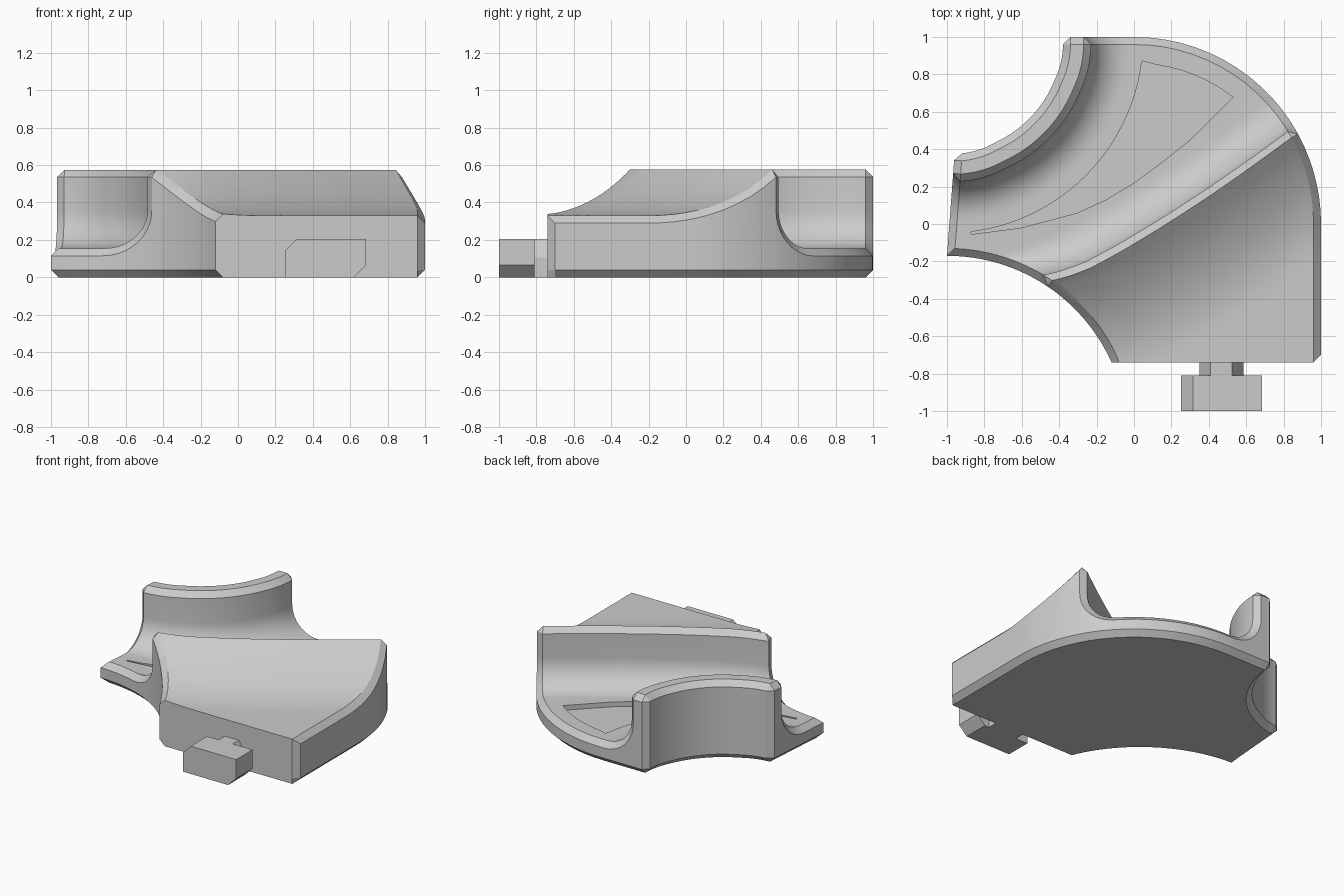
import bpy, bmesh
from math import sin, cos, pi, sqrt, radians
from mathutils import Vector

if "Cube" in bpy.data.objects:
    bpy.data.objects.remove(bpy.data.objects["Cube"])

N = 40                      # samples along each row
C = 0.04                    # chamfer size
FLOOR, SHELF, TOP = 0.155, 0.33, 0.575
INNER = Vector((-1, 1))     # centre of the round cut-out at the back
FRONT = Vector((-1, -1.134))  # centre of the round cut-out at the front
FRONT_R = 0.964
S = [k / N for k in range(N + 1)]

grey = bpy.data.materials.new("plain_grey")
grey.use_nodes = True
grey.diffuse_color = (0.6, 0.6, 0.6, 1)
grey.node_tree.nodes["Principled BSDF"].inputs["Base Color"].default_value = (0.6, 0.6, 0.6, 1)


def make_object(name, bm):
    bmesh.ops.recalc_face_normals(bm, faces=bm.faces)
    mesh = bpy.data.meshes.new(name)
    bm.to_mesh(mesh)
    bm.free()
    mesh.materials.append(grey)
    obj = bpy.data.objects.new(name, mesh)
    bpy.context.collection.objects.link(obj)
    return obj


def prism(name, outline, a, b, place):
    """Solid from a 2D outline, extruded from a to b."""
    bm = bmesh.new()
    low = [bm.verts.new(place(u, v, a)) for u, v in outline]
    high = [bm.verts.new(place(u, v, b)) for u, v in outline]
    bm.faces.new(low)
    bm.faces.new(high)
    for i in range(len(low)):
        j = (i + 1) % len(low)
        bm.faces.new((low[i], low[j], high[j], high[i]))
    return make_object(name, bm)


# Plan outline helpers
def front_cut(x):
    return Vector((x, FRONT.y + sqrt(FRONT_R ** 2 - (x + 1) ** 2)))


def outer(y):
    return Vector((sqrt(1 - max(y, 0) ** 2), y))


def inward(p, skirt=False):
    """Inward direction of the outline at a point on it."""
    if skirt and (p - INNER).length < 0.64:
        return (p - INNER).normalized()
    if p.y < -0.735:
        return Vector((1 if p.x < -0.1 else -1 if p.x > 0.97 else 0, 0))
    if p.x > 0 or p.y > 0.95:
        return -Vector((max(p.x, 0), max(p.y, 0))).normalized()
    if p.x < -0.998 and p.y < -0.16:
        return Vector((1, 1))
    if p.y < -0.165:
        return (p - FRONT).normalized()
    return Vector((1, -0.08))


def pinned(base, left, right):
    """Bend a row so that it ends on the outline."""
    dl, dr = left - base[0], right - base[-1]
    return [p + dl * (1 - s) ** 3 + dr * s ** 3 for p, s in zip(base, S)]


# Families of rows running along the channel
def arc(r):
    a0 = -pi / 2 + 0.0755 * (1.17 - r) / r
    row = [INNER + Vector((cos(a0 * (1 - s)), sin(a0 * (1 - s)))) * r for s in S]
    return row


def ridge(d):
    p0, p1, p2 = Vector((-0.505, -0.305)), Vector((-0.09, -0.17)), Vector((0.857, 0.515))
    row = []
    for s in S:
        t = ((p1 - p0) * (1 - s) + (p2 - p1) * s).normalized()
        p = p0 * (1 - s) ** 2 + p1 * 2 * s * (1 - s) + p2 * s * s
        row.append(p + Vector((-t.y, t.x)) * d)
    return pinned(row, front_cut(-0.505 - 1.1 * d), row[-1].normalized())


def blend(a, b, f):
    return [p.lerp(q, f) for p, q in zip(a, b)]


rows = []                   # (row, heights, edge row, edge heights)


def add(row, z, edge=None, edge_z=None):
    zs = z if isinstance(z, list) else [z] * (N + 1)
    edge_zs = [v - C for v in zs] if edge_z is None else [edge_z] * (N + 1)
    rows.append((row, zs, edge or row, edge_zs))


# Inner wall with chamfered top, then its fillet
add(arc(0.62), TOP - C, arc(0.66), TOP - C)
add(arc(0.66), TOP)
add(arc(0.73), TOP)
add(arc(0.77), TOP - C, arc(0.73), TOP - C)
FILLET = 0.2
turns = [radians(9 * k) for k in range(11)]
for a in reversed(turns):
    r = 0.77 + FILLET * (1 - sin(a))
    z = FLOOR + FILLET * (1 - cos(a))
    add(arc(r), z, arc(r - C * sin(a)), z - C * cos(a))

# Channel floor
near, far = arc(0.97), ridge(FILLET)
corner = Vector((-1, -0.17))
for k in range(1, 10):
    f = k / 10
    row = blend(near, far, f)
    if f <= 0.4:
        left = near[0].lerp(corner, f / 0.4)
    else:
        left = front_cut(-1 + (far[0].x + 1) * (f - 0.4) / 0.6)
    ang = 0.5 * pi * (1 - f) + f * Vector((1, 0)).angle(far[-1])
    add(pinned(row, left, Vector((cos(ang), sin(ang)))), FLOOR)

# Ridge fillet, wall and chamfer
for a in turns:
    d = FILLET * (1 - sin(a))
    z = FLOOR + FILLET * (1 - cos(a))
    add(ridge(d), z, ridge(d - C * sin(a)), z - C * cos(a))
add(ridge(0), TOP - C, ridge(-C), TOP - C)
crest = ridge(-C)
add(crest, TOP)

# Hollow flank running down to the front shelf
front = [Vector((-0.12, -0.74)).lerp(Vector((1, -0.74)), s) for s in S]
before = crest
for f in [k / 18 for k in range(1, 18)] + [0.967, 1]:
    left = front_cut(crest[0].x + (-0.12 - crest[0].x) * f)
    if f == 1:
        left = front[0]
    row = pinned(blend(crest, front, f), left, outer(crest[-1].y * (1 - f) - 0.74 * f))
    zs = []
    for p in row:
        d = min((p - q).length for q in crest)
        zs.append(SHELF + (TOP - SHELF) * (1 - min(d / 0.62, 1)) ** 2)
    add(row, zs, [row[0]] + before[1:] if f == 1 else row)
    before = row

# Top sheet
bm = bmesh.new()
grid = []
for row, zs, edge, ez in rows:
    nl, nr = inward(row[0]) * C, inward(row[-1]) * C
    line = [bm.verts.new((*edge[0], ez[0]))]
    for p, z, s in zip(row, zs, S):
        q = p + nl * max(0, 1 - 4 * s) + nr * max(0, 4 * s - 3)
        line.append(bm.verts.new((*q, z)))
    line.append(bm.verts.new((*edge[-1], ez[-1])))
    grid.append(line)
for a, b in zip(grid, grid[1:]):
    for i in range(len(a) - 1):
        bm.faces.new((a[i], a[i + 1], b[i + 1], b[i]))
bmesh.ops.remove_doubles(bm, verts=bm.verts, dist=0.0003)

# Side walls, bottom chamfer and flat underside
for height in (C, 0):
    rim = [e for e in bm.edges if e.is_boundary]
    made = bmesh.ops.extrude_edge_only(bm, edges=rim)["geom"]
    for v in [g for g in made if isinstance(g, bmesh.types.BMVert)]:
        v.co.z = height
        if height == 0:
            v.co.xy = v.co.xy + inward(v.co.xy, True) * C
bmesh.ops.holes_fill(bm, edges=[e for e in bm.edges if e.is_boundary], sides=0)
body = make_object("channel_body", bm)

# Shallow recess in the channel floor
inner_side = [INNER + Vector((cos(a), sin(a))) * 1.05
              for a in [radians(-83 + 76 * k / 24) for k in range(25)]]
outer_end = [Vector((cos(a), sin(a))) * 0.86 for a in [radians(82 - 5 * k) for k in range(7)]]
ridge_side = [Vector(p) for p in ((0.3, 0.45), (0.15, 0.33), (0, 0.22), (-0.15, 0.13),
                                  (-0.3, 0.06), (-0.6, -0.02), (-0.87, -0.055))]
cutter = prism("recess_cutter", inner_side + outer_end + ridge_side, FLOOR - 0.035, 0.3,
               lambda u, v, w: (u, v, w))
cutter.hide_render = True
cut = body.modifiers.new("recess", "BOOLEAN")
cut.operation = "DIFFERENCE"
cut.solver = "EXACT"
cut.object = cutter
bpy.context.view_layer.objects.active = body
body.select_set(True)
bpy.ops.object.modifier_apply(modifier=cut.name)
bpy.data.objects.remove(cutter)
bpy.ops.object.select_all(action="DESELECT")
body.select_set(True)
bpy.ops.object.shade_smooth_by_angle(angle=radians(25))

# Connector tab on the front
def along_y(u, v, w):
    return (u, w, v)


prism("connector_neck", [(0.35, 0), (0.35, 0.1), (0.41, 0.205), (0.525, 0.205),
                         (0.585, 0.105), (0.585, 0)], -0.82, -0.73, along_y)
prism("connector_head", [(0.25, 0), (0.25, 0.14), (0.315, 0.205), (0.685, 0.205),
                         (0.685, 0.065), (0.62, 0)], -1, -0.81, along_y)
